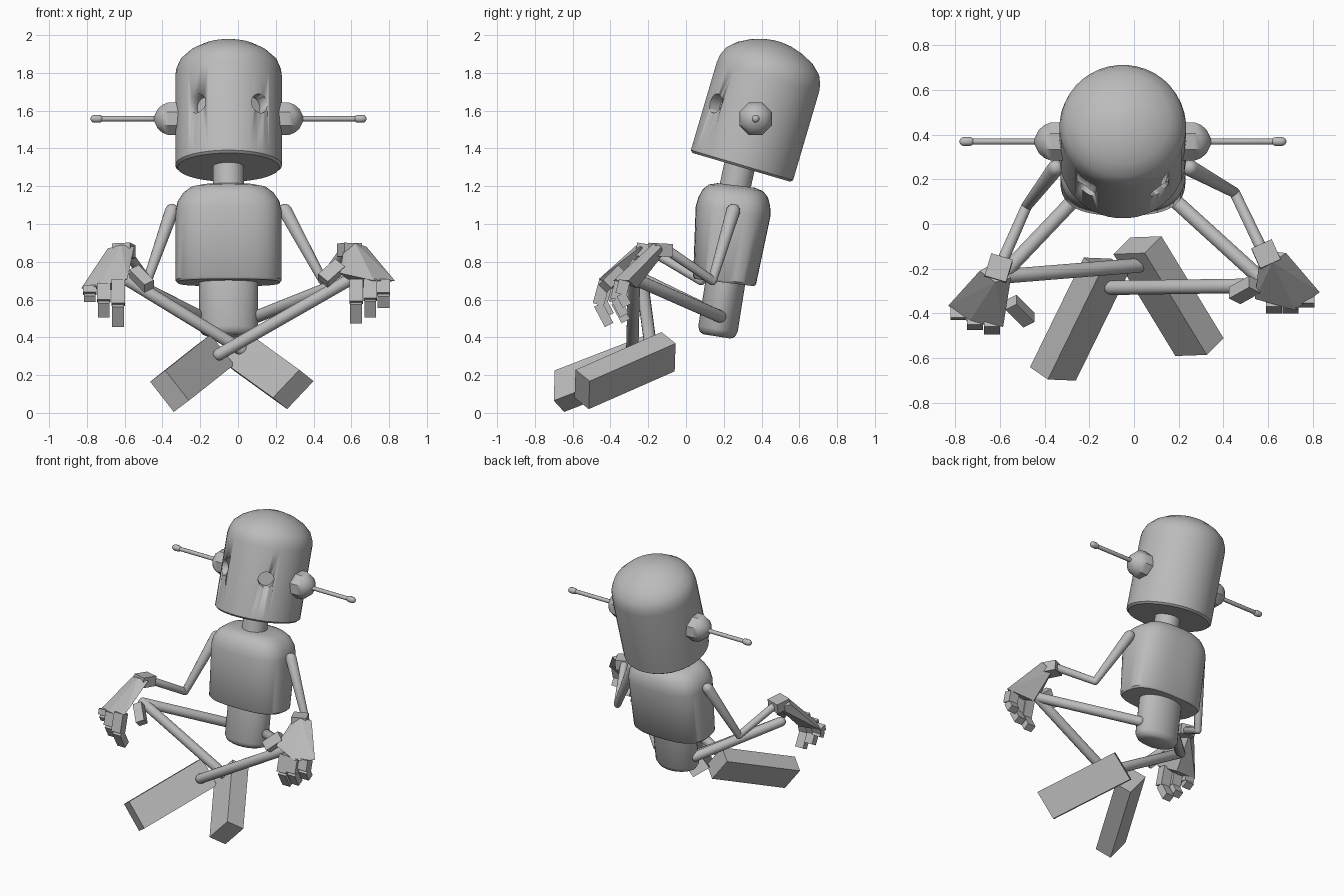
import bpy, bmesh, math
from mathutils import Vector, Matrix, Quaternion

cube = bpy.data.objects.get("Cube")
if cube:
    bpy.data.objects.remove(cube, do_unlink=True)

grey = bpy.data.materials.new("plain_grey")
grey.use_nodes = True
GREY = (0.5, 0.5, 0.5, 1)
grey.diffuse_color = GREY
grey.node_tree.nodes["Principled BSDF"].inputs["Base Color"].default_value = GREY

CX = -0.05  # centre line of the body


def finish(name, bm, smooth):
    bmesh.ops.recalc_face_normals(bm, faces=bm.faces)
    mesh = bpy.data.meshes.new(name)
    bm.to_mesh(mesh)
    bm.free()
    obj = bpy.data.objects.new(name, mesh)
    bpy.context.collection.objects.link(obj)
    mesh.materials.append(grey)
    if smooth:
        bpy.ops.object.select_all(action="DESELECT")
        obj.select_set(True)
        bpy.context.view_layer.objects.active = obj
        bpy.ops.object.shade_smooth_by_angle(angle=math.radians(40))
    return obj


def loft(name, origin, turn, sections, segs=32, power=2, smooth=True):
    """Stack (height, half width, half depth) rings along the turned z axis."""
    bm = bmesh.new()
    rings = []
    for h, rx, ry in sections:
        ring = []
        for i in range(segs):
            a = math.tau * (i + 0.5) / segs
            c, s = math.cos(a), math.sin(a)
            x = math.copysign(abs(c) ** (2 / power), c) * rx
            y = math.copysign(abs(s) ** (2 / power), s) * ry
            ring.append(bm.verts.new(Vector(origin) + turn @ Vector((x, y, h))))
        rings.append(ring)
    for low, high in zip(rings, rings[1:]):
        for i in range(segs):
            j = (i + 1) % segs
            bm.faces.new((low[i], low[j], high[j], high[i]))
    bm.faces.new(rings[0])
    bm.faces.new(rings[-1])
    return finish(name, bm, smooth)


def lean(degrees):
    return Quaternion((1, 0, 0), math.radians(-degrees))


def rod(name, a, b, ra, rb, segs=16):
    """Round bar with domed ends."""
    a, b = Vector(a), Vector(b)
    length = (b - a).length
    steps = [math.radians(d) for d in (80, 55, 30, 0)]
    low = [(-ra * math.sin(t), ra * math.cos(t)) for t in steps]
    high = [(length + rb * math.sin(t), rb * math.cos(t)) for t in reversed(steps)]
    return loft(name, a, (b - a).to_track_quat("Z", "Y"),
                [(h, r, r) for h, r in low + high], segs)


def hull(name, points):
    bm = bmesh.new()
    for p in points:
        bm.verts.new(p)
    bmesh.ops.convex_hull(bm, input=bm.verts)
    bmesh.ops.dissolve_limit(bm, angle_limit=math.radians(2), verts=bm.verts, edges=bm.edges)
    return finish(name, bm, False)


def block(name, corner, *edges):
    """Box spanned by three edge vectors from one corner."""
    corner = Vector(corner)
    a, b, c = map(Vector, edges)
    return hull(name, [corner + i * a + j * b + k * c
                       for i in (0, 1) for j in (0, 1) for k in (0, 1)])


def bar(name, a, b, wide, thick):
    """Box-shaped segment from a to b."""
    a, b = Vector(a), Vector(b)
    d = (b - a).normalized()
    u = (Vector((1, 0, 0)) - d * d.x).normalized()
    v = d.cross(u)
    return block(name, a - u * wide / 2 - v * thick / 2, u * wide, v * thick, b - a)


# Head: tilted cylinder with a domed top and two cut eye sockets
head_at, head_turn = Vector((CX, 0.293, 1.3)), lean(16.4)
profile = [(0, 0.27), (0.012, 0.283), (0.5, 0.283), (0.54, 0.277), (0.585, 0.258),
           (0.63, 0.21), (0.665, 0.145), (0.687, 0.075), (0.695, 0.02)]
head = loft("head", head_at, head_turn, [(h, r, r) for h, r in profile], 40)
for side in (-1, 1):
    out = Vector((side * math.sin(0.63), -math.cos(0.63), 0))
    start = head_at + head_turn @ (out * 0.21 + Vector((0, 0, 0.286)))
    aim = (head_turn @ out).to_track_quat("Z", "Y")
    cutter = loft("eye_cutter", start, aim, [(0, 0.052, 0.052), (0.2, 0.052, 0.052)], 20)
    cutter.hide_render = True
    cut = head.modifiers.new("eye_socket", "BOOLEAN")
    cut.operation, cut.solver, cut.object = "DIFFERENCE", "EXACT", cutter
    bpy.context.view_layer.objects.active = head
    bpy.ops.object.modifier_apply(modifier=cut.name)
    bpy.data.objects.remove(cutter, do_unlink=True)

# Ears and antennae
for side, word in ((1, "left"), (-1, "right")):
    ear_at = head_at + head_turn @ Vector((side * 0.26, 0, 0.268))
    outward = Vector((side, 0, 0)).to_track_quat("Z", "Y")
    dome = [(0, 0.093), (0.06, 0.093), (0.09, 0.08), (0.115, 0.057), (0.134, 0.015)]
    loft(word + "_ear", ear_at, outward, [(h, r, r) for h, r in dome], 8)
    tip = ear_at + Vector((side * 0.45, 0, 0))
    rod(word + "_antenna", ear_at, tip, 0.014, 0.014, 10)
    rod(word + "_antenna_tip", tip - Vector((side * 0.025, 0, 0)), tip, 0.021, 0.021, 10)

# Neck, torso and pelvis
loft("neck", (CX, 0.25, 1.15), lean(12), [(0, 0.083, 0.083), (0.2, 0.083, 0.083)])
loft("torso", (CX, 0.203, 0.69), lean(7),
     [(0, 0.27, 0.158), (0.012, 0.28, 0.168), (0.38, 0.28, 0.2), (0.43, 0.27, 0.192),
      (0.475, 0.24, 0.175), (0.505, 0.2, 0.145), (0.518, 0.14, 0.1)], 48, 2.8)
loft("pelvis", (CX, 0.163, 0.405), lean(9),
     [(0, 0.11, 0.075), (0.012, 0.14, 0.095), (0.04, 0.157, 0.106), (0.32, 0.157, 0.106)])

# Limbs: joint positions for each side
limbs = {
    "left": dict(shoulder=(0.25, 0.25, 1.07), elbow=(0.45, 0.14, 0.7), wrist=(0.57, -0.11, 0.87),
                 hip=(0.1, 0.18, 0.51), knee=(0.6, -0.275, 0.71), ankle=(-0.1, -0.285, 0.31)),
    "right": dict(shoulder=(-0.35, 0.25, 1.07), elbow=(-0.48, 0.08, 0.7), wrist=(-0.59, -0.17, 0.85),
                  hip=(-0.2, 0.18, 0.51), knee=(-0.595, -0.235, 0.71), ankle=(0.02, -0.185, 0.335)),
}
for word, j in limbs.items():
    rod(word + "_upper_arm", j["shoulder"], j["elbow"], 0.037, 0.024)
    rod(word + "_forearm", j["elbow"], j["wrist"], 0.024, 0.026)
    rod(word + "_thigh", j["hip"], j["knee"], 0.033, 0.033)
    rod(word + "_shin", j["knee"], j["ankle"], 0.033, 0.033)

# Feet
block("left_foot", (-0.34, -0.645, 0.005), (-0.125, 0.005, 0.16), (0.08, -0.055, 0.06), (0.24, 0.49, 0.19))
block("right_foot", (0.26, -0.515, 0.02), (0.14, 0.005, 0.148), (-0.075, -0.075, 0.06), (-0.277, 0.455, 0.2))

# Hands: cuff, flared palm, thumb and curled fingers
bar("left_cuff", (0.57, -0.09, 0.86), (0.61, -0.18, 0.865), 0.1, 0.07)
hull("left_palm", [(0.56, -0.17, 0.87), (0.62, -0.17, 0.9), (0.68, -0.13, 0.88), (0.6, -0.12, 0.84),
                   (0.54, -0.335, 0.74), (0.72, -0.385, 0.7), (0.83, -0.305, 0.7), (0.64, -0.26, 0.66)])
bar("left_thumb", (0.54, -0.27, 0.78), (0.45, -0.32, 0.7), 0.07, 0.06)
bar("right_cuff", (-0.59, -0.15, 0.85), (-0.62, -0.25, 0.865), 0.1, 0.07)
hull("right_palm", [(-0.55, -0.24, 0.88), (-0.62, -0.26, 0.89), (-0.69, -0.21, 0.87), (-0.62, -0.17, 0.84),
                    (-0.585, -0.46, 0.71), (-0.74, -0.44, 0.67), (-0.83, -0.365, 0.66), (-0.66, -0.35, 0.65)])
bar("right_thumb", (-0.55, -0.35, 0.75), (-0.47, -0.43, 0.67), 0.06, 0.06)

# Fingers: (base, length of the whole finger)
fingers = {
    "left": [((0.625, -0.34, 0.7), 0.21), ((0.7, -0.345, 0.7), 0.18), ((0.77, -0.325, 0.7), 0.13)],
    "right": [((-0.635, -0.43, 0.7), 0.23), ((-0.71, -0.42, 0.68), 0.16), ((-0.785, -0.39, 0.67), 0.07)],
}
for word, row in fingers.items():
    for n, (base, length) in enumerate(row, 1):
        base = Vector(base)
        bend = base + Vector((0, -0.15, -0.55)) * length
        bar(f"{word}_finger_{n}_base", base, bend, 0.072, 0.06)
        bar(f"{word}_finger_{n}_tip", bend, bend + Vector((0, 0.25, -0.47)) * length, 0.062, 0.05)
